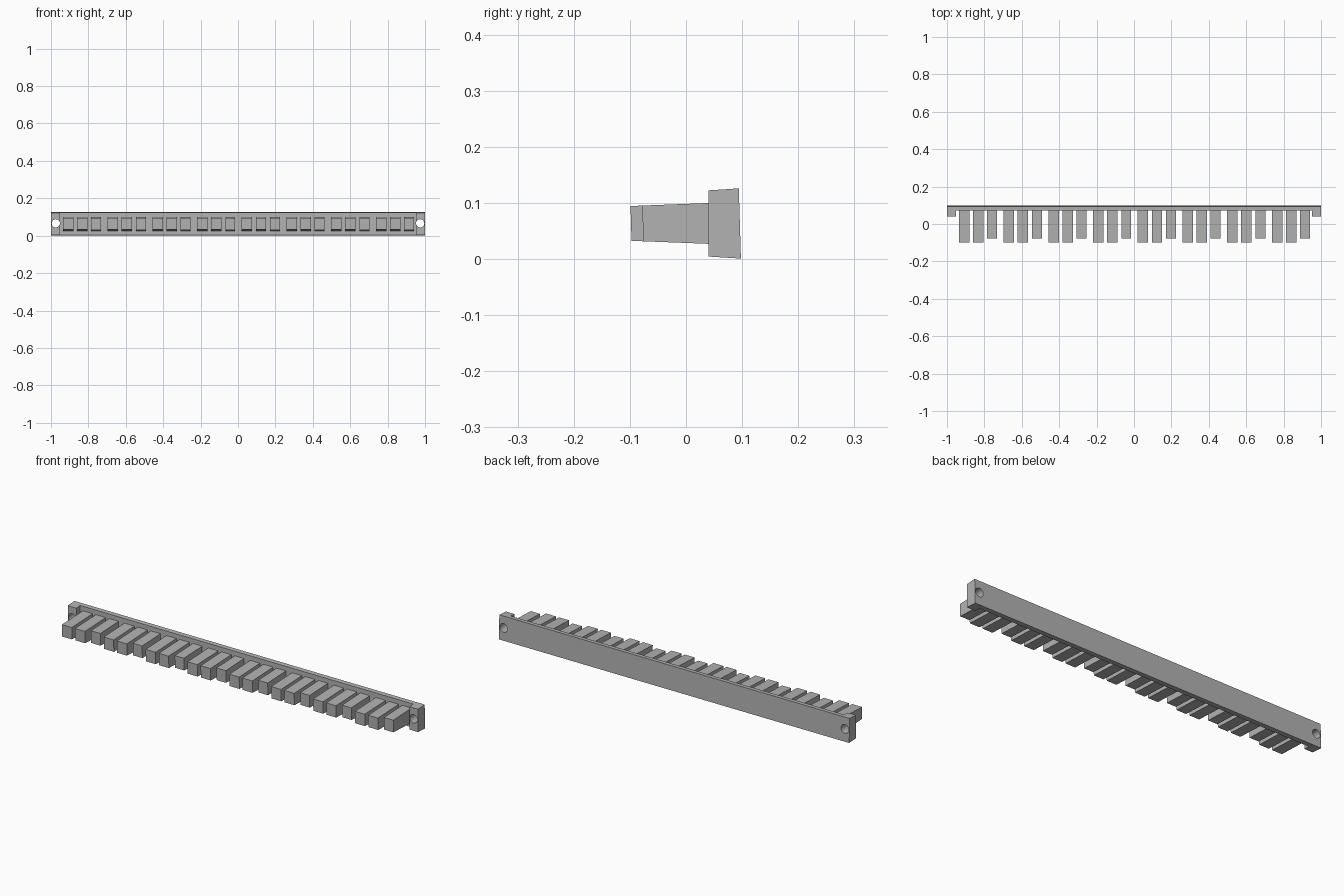
import bpy, bmesh

if "Cube" in bpy.data.objects:
    bpy.data.objects.remove(bpy.data.objects["Cube"])

MID = 0.0635      # height of the centre line
LEAN = -0.03      # slight backward lean of the front and back faces

grey = bpy.data.materials.new("plain grey")
grey.use_nodes = True
GREY = (0.45, 0.45, 0.45, 1)
grey.diffuse_color = GREY
grey.node_tree.nodes["Principled BSDF"].inputs["Base Color"].default_value = GREY


def half_height(y, inner, outer):
    """Linear draft: (y, half height) at two depths."""
    t = (y - inner[0]) / (outer[0] - inner[0])
    return inner[1] + t * (outer[1] - inner[1])


def drafted_box(bm, x0, x1, y0, y1, draft, lean_front=0.0, lean_back=0.0):
    """Box whose height changes along y, to release from a mould."""
    rings = []
    for x in (x0, x1):
        ring = []
        for y, side, lean in ((y0, -1, lean_front), (y1, -1, lean_back),
                              (y1, 1, lean_back), (y0, 1, lean_front)):
            dz = side * half_height(y, *draft)
            ring.append(bm.verts.new((x, y + lean * dz, MID + dz)))
        rings.append(ring)
    a, b = rings
    bm.faces.new(a)
    bm.faces.new(b[::-1])
    for i in range(4):
        j = (i + 1) % 4
        bm.faces.new((a[i], b[i], b[j], a[j]))
    bmesh.ops.recalc_face_normals(bm, faces=bm.faces)


def finish(bm, name):
    mesh = bpy.data.meshes.new(name)
    bm.to_mesh(mesh)
    bm.free()
    mesh.materials.append(grey)
    obj = bpy.data.objects.new(name, mesh)
    bpy.context.collection.objects.link(obj)
    return obj


# Draft of the rail and of the teeth
rail_draft = ((0.04, 0.059), (0.096, 0.0625))
tooth_draft = ((-0.098, 0.031), (0.07, 0.0375))

# Rail with an end block on each side, merged into one solid
bm = bmesh.new()
drafted_box(bm, -1, 1, 0.071, 0.096, rail_draft, lean_back=LEAN)
rail = finish(bm, "back_rail")


def boolean(target, tool, operation):
    mod = target.modifiers.new(operation.lower(), 'BOOLEAN')
    mod.operation = operation
    mod.solver = 'EXACT'
    mod.object = tool
    bpy.context.view_layer.objects.active = target
    bpy.ops.object.modifier_apply(modifier=mod.name)
    bpy.data.objects.remove(tool)


for side in (-1, 1):
    bm = bmesh.new()
    x0, x1 = sorted((side * 0.951, side))
    drafted_box(bm, x0, x1, 0.04, 0.09, rail_draft)
    boolean(rail, finish(bm, "end_block"), 'UNION')

# Screw holes through both ends
for side in (-1, 1):
    bpy.ops.mesh.primitive_cylinder_add(vertices=24, radius=0.022, depth=0.3,
                                        location=(side * 0.974, 0.07, 0.066),
                                        rotation=(1.5708, 0, 0))
    boolean(rail, bpy.context.object, 'DIFFERENCE')

# Eight groups of teeth: two long, one short
bm = bmesh.new()
for group in range(8):
    start = -0.936 + group * 0.239
    for offset, width, front in ((0, 0.056, -0.098), (0.075, 0.056, -0.098),
                                 (0.151, 0.053, -0.077)):
        x = start + offset
        drafted_box(bm, x, x + width, front, 0.075, tooth_draft, lean_front=LEAN)
finish(bm, "teeth")
